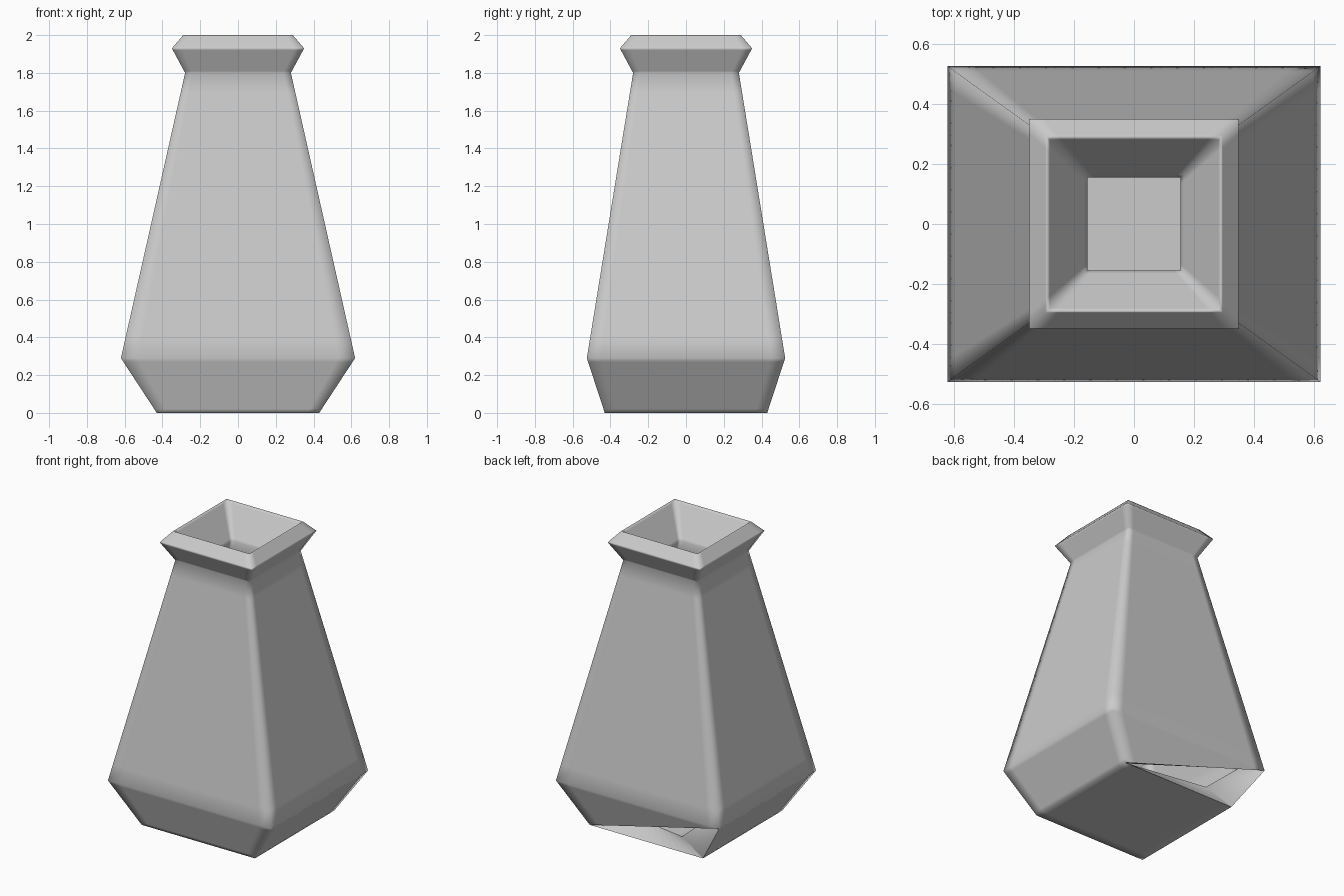
import bpy
import bmesh

cube = bpy.data.objects.get("Cube")
if cube:
    bpy.data.objects.remove(cube, do_unlink=True)

# One plain clay colour
clay = bpy.data.materials.new("light_grey_clay")
clay.use_nodes = True
clay.diffuse_color = (0.6, 0.6, 0.6, 1)
clay.node_tree.nodes["Principled BSDF"].inputs["Base Color"].default_value = (0.6, 0.6, 0.6, 1)

# Rectangular sections: half width, half depth, height
OUTER = [(0.43, 0.43, 0), (0.62, 0.525, 0.29), (0.28, 0.28, 1.8), (0.35, 0.35, 1.93)]
LIP = [(0.29, 0.29, 2.0)]
INNER = [(0.155, 0.155, 1.8), (0.5, 0.41, 0.31), (0.31, 0.31, 0.09)]
CORNERS = [(-1, -1), (1, -1), (1, 1), (-1, 1)]
BACK = 2

bm = bmesh.new()
rings = [[bm.verts.new((sx * w, sy * d, z)) for sx, sy in CORNERS]
         for w, d, z in OUTER + LIP + INNER]
foot, belt = rings[0], rings[1]
inner_belt, inner_foot = rings[-2], rings[-1]
inner_foot[3].co = (-0.25, 0.4, 0.09)

# Floors and walls; the lower back panel keeps only its upper triangle
bm.faces.new(foot)
bm.faces.new(inner_foot)
for low, high in zip(rings, rings[1:]):
    for i in range(4):
        j = (i + 1) % 4
        if i == BACK and low is foot:
            bm.faces.new((low[i], high[j], high[i]))
        elif i == BACK and high is inner_foot:
            bm.faces.new((low[i], low[j], high[i]))
        else:
            bm.faces.new((low[i], low[j], high[j], high[i]))
for face in bm.faces:
    face.smooth = True

# Thickness around the broken triangular opening
outside = [foot[3], foot[2], belt[3]]
inside = [inner_foot[3], inner_foot[2], inner_belt[3]]
for i in range(3):
    j = (i + 1) % 3
    bm.faces.new((outside[i], outside[j], inside[j], inside[i])).smooth = False

# Fine grid keeps the edges crisp with a narrow soft shading band
bmesh.ops.recalc_face_normals(bm, faces=bm.faces[:])
bmesh.ops.subdivide_edges(bm, edges=bm.edges[:], cuts=13, use_grid_fill=True)
bmesh.ops.recalc_face_normals(bm, faces=bm.faces[:])

mesh = bpy.data.meshes.new("vase")
bm.to_mesh(mesh)
bm.free()
mesh.materials.append(clay)
vase = bpy.data.objects.new("vase", mesh)
bpy.context.collection.objects.link(vase)
